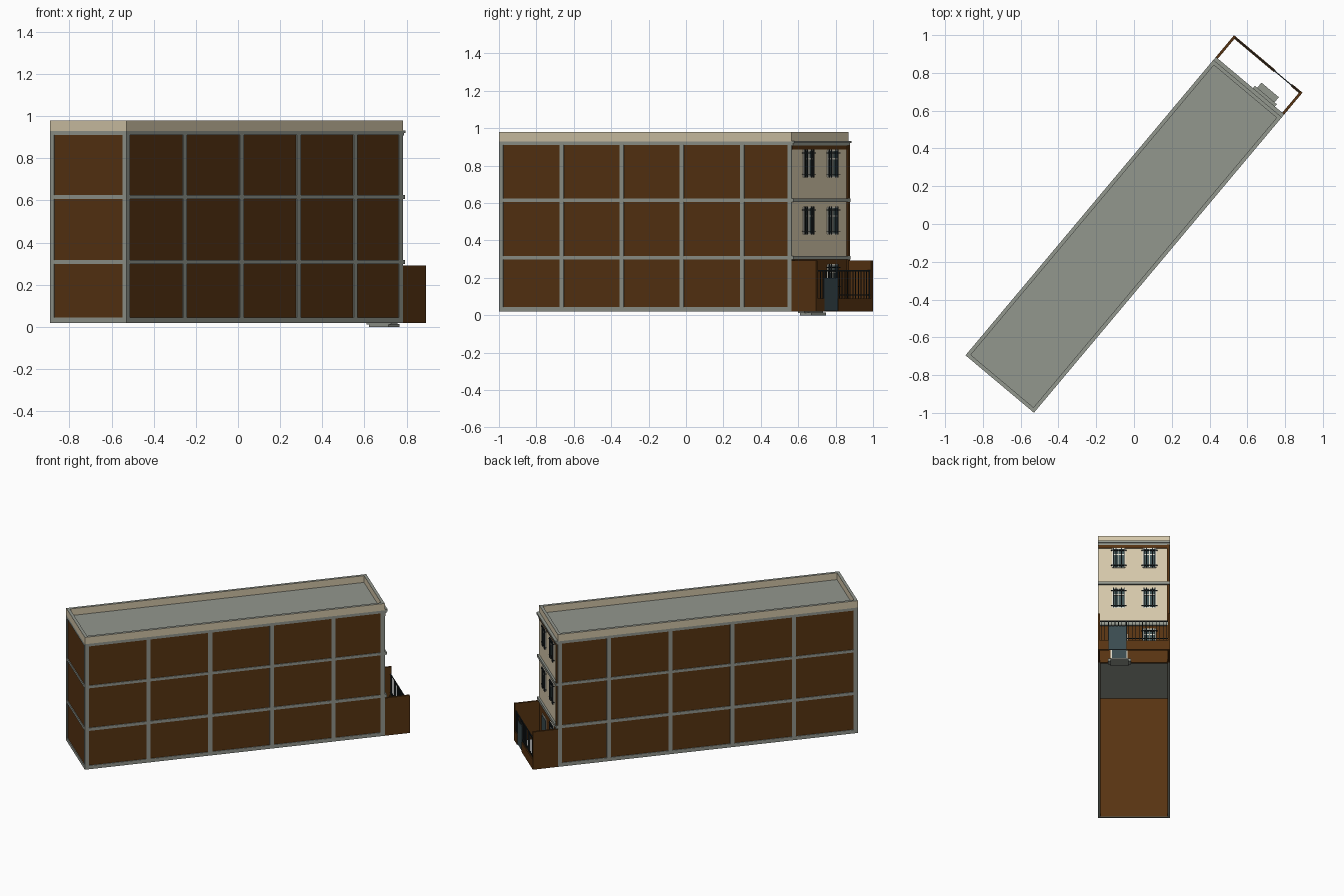
import bpy, bmesh, math
from mathutils import Vector

if "Cube" in bpy.data.objects:
    bpy.data.objects.remove(bpy.data.objects["Cube"])

ANGLE = math.radians(50)          # the building stands diagonally on the grid
U0, UF, U1 = -1.106, 0.936, 1.106  # rear end, street facade, yard end
W = 0.2365                         # half width
Z0 = 0.019                         # underside of the walls


def mat(name, r, g, b):
    m = bpy.data.materials.new(name)
    m.diffuse_color = (r, g, b, 1)
    m.use_nodes = True
    m.node_tree.nodes["Principled BSDF"].inputs["Base Color"].default_value = m.diffuse_color
    return m


brown = mat("brown_brick", 0.095, 0.034, 0.006)
grey = mat("grey_concrete", 0.29, 0.31, 0.27)
cream = mat("cream_render", 0.66, 0.57, 0.40)
slate = mat("slate_door", 0.042, 0.07, 0.078)
iron = mat("dark_iron", 0.016, 0.022, 0.024)
glass = mat("dark_glass", 0.05, 0.085, 0.09)
white = mat("pale_frame", 0.72, 0.70, 0.60)


def boxes(name, material, items, top=None):
    """One object from boxes (u0, u1, v0, v1, z0, z1) in building axes."""
    bm = bmesh.new()
    for a, b, c, d, e, f in items:
        r = bmesh.ops.create_cube(bm, size=1)
        for v in r["verts"]:
            v.co = Vector(((a + b) / 2 + v.co.x * (b - a),
                           (c + d) / 2 + v.co.y * (d - c),
                           (e + f) / 2 + v.co.z * (f - e)))
    me = bpy.data.meshes.new(name)
    me.materials.append(material)
    if top:
        me.materials.append(top)
        bm.normal_update()
        for face in bm.faces:
            face.material_index = int(face.normal.z > 0.5)
    bm.to_mesh(me)
    bm.free()
    ob = bpy.data.objects.new(name, me)
    ob.rotation_euler.z = ANGLE
    bpy.context.collection.objects.link(ob)
    return ob


def sides(u0, u1, out, inn, z0, z1):
    """The same box on both long sides."""
    return [(u0, u1, -out, -inn, z0, z1), (u0, u1, inn, out, z0, z1)]


# Brick infill walls, an open-bottomed shell
R = W - 0.005
boxes("brick_walls", brown,
      sides(U0 + 0.006, UF - 0.01, R, R - 0.012, Z0 + 0.002, 0.925)
      + [(U0 + 0.005, U0 + 0.017, -R, R, Z0 + 0.002, 0.925)])

# Concrete frame: pilasters and floor bands
I = W - 0.012
posts = [U0 + 0.014 + 0.42 * i for i in range(5)] + [UF - 0.014]
frame = []
for u in posts:
    frame += sides(u - 0.014, u + 0.014, W, I, Z0, 0.925)
for s in (-1, 1):
    a, b = sorted((s * W, s * (W - 0.024)))
    frame.append((U0, U0 + 0.012, a, b, Z0, 0.925))
bands = [(Z0, 0.045), (0.297, 0.318), (0.606, 0.625), (0.910, 0.929)]
for z0, z1 in bands:
    frame += sides(U0, UF, W, I, z0, z1)
    frame.append((U0, U0 + 0.012, -W, W, z0, z1))
boxes("concrete_frame", grey, frame)

# Roof slab and parapet with grey coping
boxes("roof_slab", grey, [(U0 + 0.01, UF - 0.005, -W + 0.01, W - 0.01, 0.915, 0.93)])
T = 0.02
boxes("parapet", cream,
      sides(U0, UF, W, W - T, 0.929, 0.979)
      + [(U0, U0 + T, -W + T, W - T, 0.929, 0.979),
         (UF - T, UF, -W + T, W - T, 0.929, 0.979)], top=grey)

# Street facade
V = W - 0.002
boxes("facade_render", cream, [(UF - 0.012, UF + 0.001, -V, V, 0.31, 0.885)])
boxes("facade_brick", brown, [(UF - 0.012, UF + 0.001, -V, V, Z0, 0.30),
                              (UF - 0.012, UF + 0.005, -V, V, 0.885, 0.912)])
boxes("facade_bands", grey,
      [(UF - 0.01, UF + 0.014, -W, W, 0.297, 0.318),
       (UF - 0.01, UF + 0.014, -W, W, 0.606, 0.625),
       (UF - 0.01, UF + 0.010, -W, W, 0.908, 0.920),
       (UF - 0.01, UF + 0.020, -W, W, 0.920, 0.933)])
boxes("drainpipe", brown, [(UF, UF + 0.012, W - 0.018, W - 0.004, Z0, 0.91)])


# Windows: glass, pale frame, iron grille
def window(name, v, z0, z1, half=0.042):
    u = UF + 0.001
    boxes(name + "_glass", glass, [(u, u + 0.002, v - half, v + half, z0, z1)])
    zm = z0 + (z1 - z0) * 0.68
    bars = [(u, u + 0.005, v + k * half - 0.003, v + k * half + 0.003, z0, z1)
            for k in (-1, 0, 1)]
    bars += [(u, u + 0.005, v - half, v + half, z - 0.003, z + 0.003) for z in (z0, zm, z1)]
    boxes(name + "_frame", white, bars)
    grille = [(u + 0.007, u + 0.011, v + k * half - 0.003, v + k * half + 0.003,
               z0 - 0.004, z1 + 0.004) for k in (-0.85, -0.45, 0.45, 0.85)]
    grille += [(u, u + 0.011, v - half - 0.01, v + half + 0.01, z - 0.002, z + 0.002)
               for z in (z0 + 0.014, z1 - 0.014)]
    boxes(name + "_grille", iron, grille)


for floor, z in (("first", 0.435), ("second", 0.74)):
    for side, v in (("left", -0.1), ("right", 0.102)):
        window(f"{floor}_floor_{side}_window", v, z, z + 0.142)
window("ground_floor_window", 0.102, 0.14, 0.27)

# Entrance door and steps
boxes("door_frame", white, [(UF, UF + 0.004, -0.154, -0.042, 0.03, 0.235)])
boxes("entrance_door", slate, [(UF, UF + 0.007, -0.146, -0.05, 0.03, 0.225)])
boxes("entrance_steps", grey, [(UF - 0.01, 1.007, -0.156, -0.036, 0.0, 0.014),
                               (UF - 0.01, 0.972, -0.172, -0.02, 0.012, 0.03)])

# Front yard: side walls, low street wall, gate and railing
boxes("yard_walls", brown,
      sides(UF, U1, W, W - 0.014, Z0, 0.292)
      + [(U1 - 0.014, U1, -W + 0.01, -0.167, Z0, 0.09),
         (U1 - 0.014, U1, -0.05, W - 0.01, Z0, 0.09)])
G = U1 - 0.007
boxes("yard_gate", slate, [(G - 0.003, G + 0.003, -0.167, -0.05, Z0 + 0.004, 0.20)])
rail = [(G - 0.003, G + 0.003, -W + 0.014, W - 0.014, 0.234, 0.241),
        (G - 0.003, G + 0.003, -0.05, W - 0.014, 0.105, 0.111)]
for i in range(20):
    v = -0.215 + i * 0.0226
    z = 0.2 if -0.167 < v < -0.05 else 0.09
    rail.append((G - 0.002, G + 0.002, v - 0.002, v + 0.002, z, 0.24))
for v in (-0.167, -0.05):
    rail.append((G - 0.004, G + 0.004, v - 0.004, v + 0.004, Z0, 0.24))
boxes("yard_railing", iron, rail)
